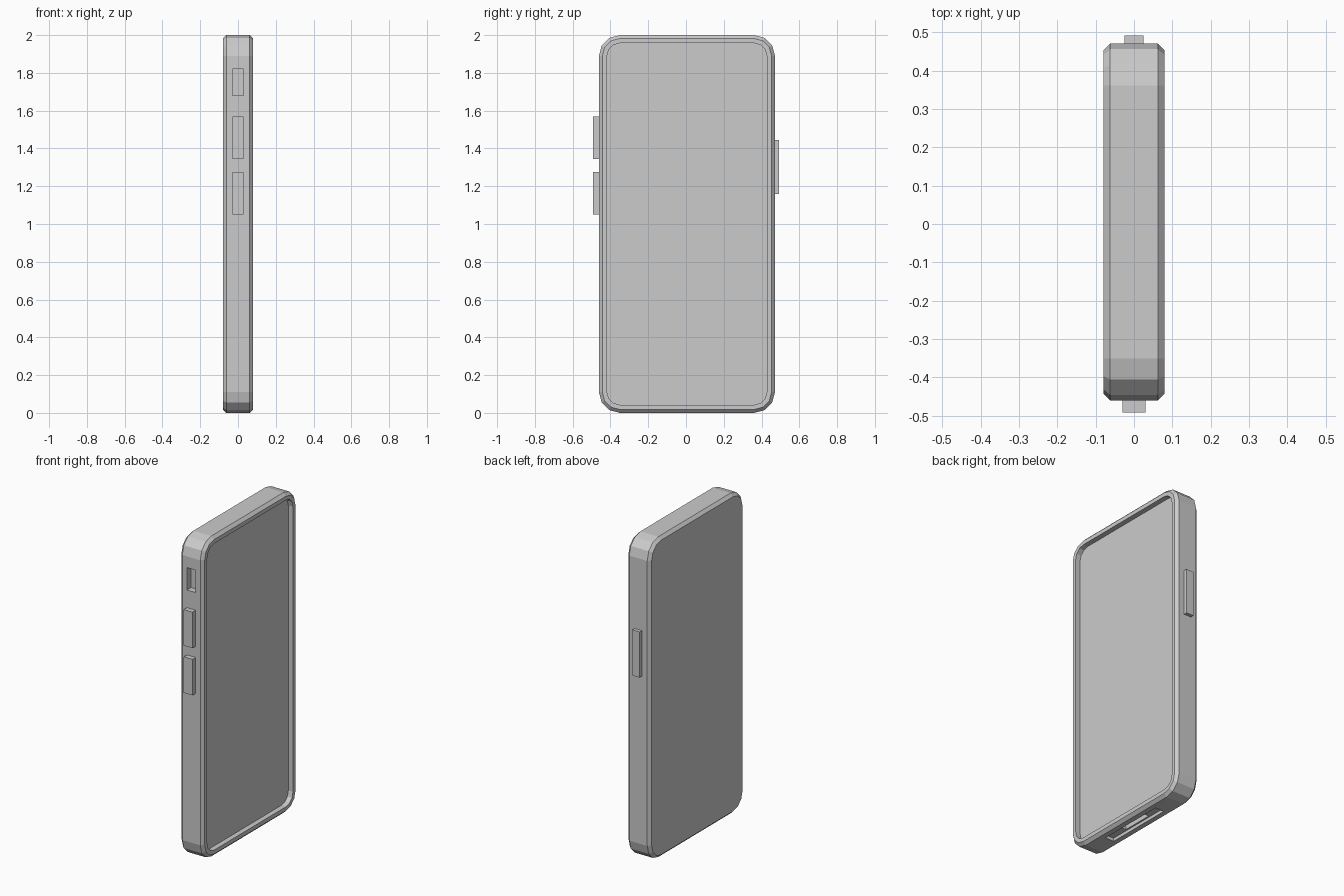
import bpy, bmesh, math

if "Cube" in bpy.data.objects:
    bpy.data.objects.remove(bpy.data.objects["Cube"])

CY, HALF_W, RADIUS, SEG = 0.005, 0.466, 0.11, 3


def make_object(name, bm):
    bmesh.ops.recalc_face_normals(bm, faces=bm.faces)
    mesh = bpy.data.meshes.new(name)
    bm.to_mesh(mesh)
    bm.free()
    obj = bpy.data.objects.new(name, mesh)
    bpy.context.collection.objects.link(obj)
    return obj


def box(name, x, y, z):
    """Box from (min, max) ranges on each axis."""
    bm = bmesh.new()
    bmesh.ops.create_cube(bm, size=1)
    for v in bm.verts:
        v.co = [(r[0] + r[1]) / 2 + c * (r[1] - r[0]) for r, c in zip((x, y, z), v.co)]
    return make_object(name, bm)


def ring(bm, x, inset):
    """Rounded rectangle outline in the yz plane, offset inwards by inset."""
    r = RADIUS - inset
    verts = []
    for i, (sy, sz) in enumerate(((1, 1), (-1, 1), (-1, -1), (1, -1))):
        for k in range(SEG + 1):
            a = math.pi / 2 * (i + k / SEG)
            y = CY + sy * (HALF_W - RADIUS) + r * math.cos(a)
            z = 1 + sz * (1 - RADIUS) + r * math.sin(a)
            verts.append(bm.verts.new((x, y, z)))
    return verts


# Body: chamfered shell with a sunken screen on the +x side
bm = bmesh.new()
sections = [(-0.08, 0.018), (-0.062, 0), (0.062, 0),
            (0.08, 0.018), (0.08, 0.043), (0.048, 0.043)]
rings = [ring(bm, *s) for s in sections]
for a, b in zip(rings, rings[1:]):
    for i in range(len(a)):
        j = (i + 1) % len(a)
        bm.faces.new((a[i], a[j], b[j], b[i]))
bm.faces.new(rings[0])
bm.faces.new(rings[-1])
body = make_object("phone_body", bm)

# Recesses: side switch slot, wide bottom slot, deeper charging port
front, back = CY - HALF_W, CY + HALF_W
cutters = [
    box("switch_slot_cutter", (-0.03, 0.03), (front - 0.05, front + 0.04), (1.68, 1.82)),
    box("bottom_slot_cutter", (-0.03, 0.03), (CY - 0.22, CY + 0.22), (-0.05, 0.02)),
    box("port_cutter", (-0.02, 0.02), (CY - 0.1, CY + 0.1), (-0.06, 0.045)),
]
for c in cutters:
    mod = body.modifiers.new(c.name, 'BOOLEAN')
    mod.operation, mod.solver, mod.object = 'DIFFERENCE', 'EXACT', c
bpy.context.view_layer.update()
cut_mesh = bpy.data.meshes.new_from_object(
    body.evaluated_get(bpy.context.evaluated_depsgraph_get()))
body.modifiers.clear()
body.data = cut_mesh
for c in cutters:
    bpy.data.objects.remove(c)

# Side buttons
for name, z in (("volume_up_button", (1.345, 1.57)), ("volume_down_button", (1.05, 1.275))):
    box(name, (-0.03, 0.03), (-0.4925, front + 0.01), z)
box("power_button", (-0.025, 0.025), (back - 0.01, 0.4925), (1.16, 1.445))
